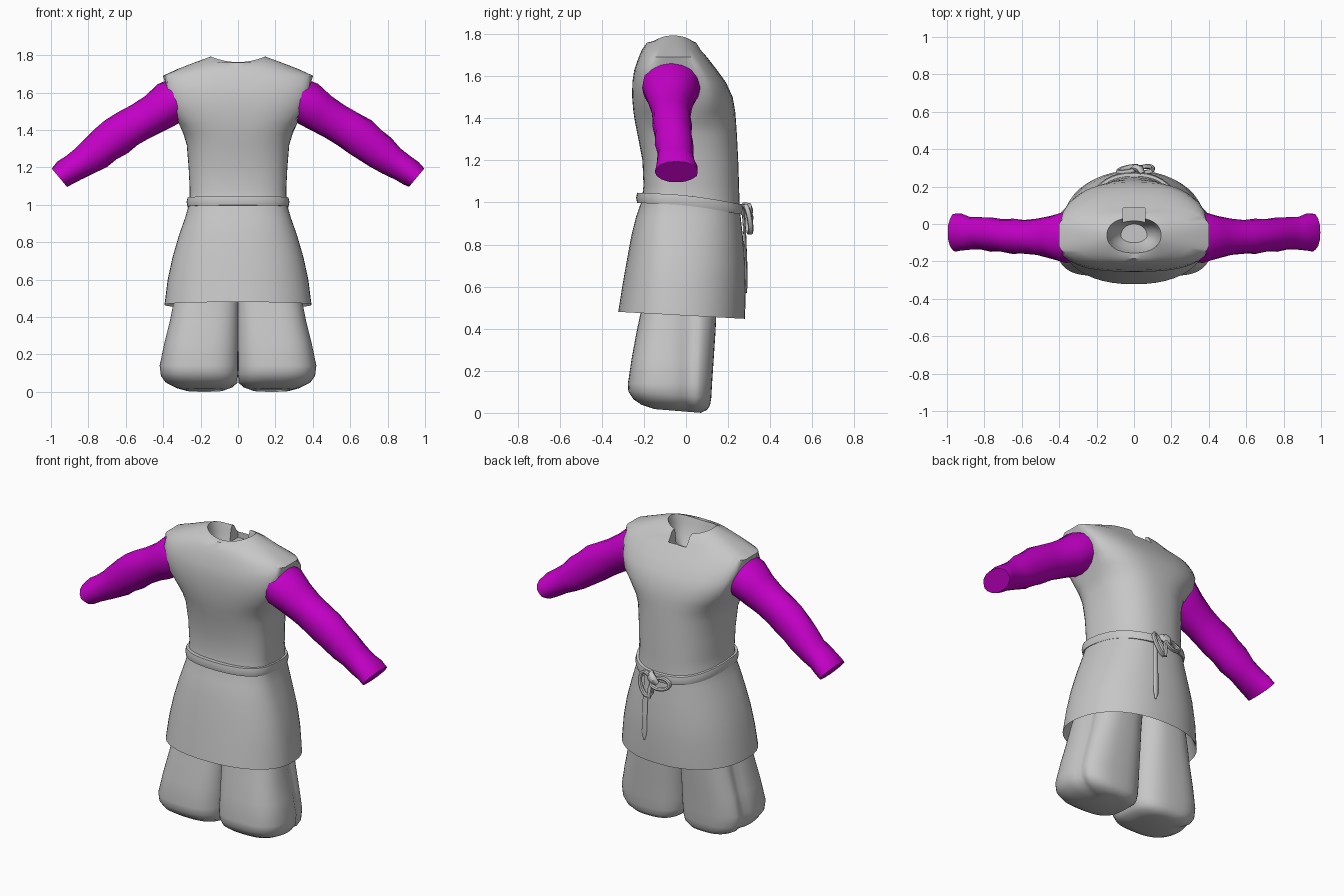
import bpy, bmesh, math, random
from mathutils import Vector

N = 48


def material(name, rgb):
    m = bpy.data.materials.new(name)
    m.diffuse_color = (*rgb, 1)
    return m


cloth = material("grey cloth", (0.57, 0.57, 0.57))
sleeve_cloth = material("magenta cloth", (0.56, 0.0, 0.58))


def ring(hw, yf, yb, z, n=2.4, cy=-0.05, cx=0.0, count=N):
    """Superellipse outline with separate front and back depth."""
    pts = []
    for k in range(count):
        a = 2 * math.pi * k / count
        c, s = math.cos(a), math.sin(a)
        x = cx + hw * math.copysign(abs(c) ** (2 / n), c)
        depth = yb - cy if s > 0 else cy - yf
        y = cy + depth * math.copysign(abs(s) ** (2 / n), s)
        pts.append(Vector((x, y, z)))
    return pts


def loft(name, rings, mat, closed=False, angle=40):
    """Skin a stack of outlines, capping the ends unless closed."""
    bm = bmesh.new()
    rows = [[bm.verts.new(p) for p in r] for r in rings]
    if closed:
        rows.append(rows[0])
    for a, b in zip(rows, rows[1:]):
        for i in range(len(a)):
            j = (i + 1) % len(a)
            bm.faces.new((a[i], a[j], b[j], b[i]))
    if not closed:
        bm.faces.new(rows[0])
        bm.faces.new(rows[-1])
    bmesh.ops.recalc_face_normals(bm, faces=bm.faces)
    me = bpy.data.meshes.new(name)
    bm.to_mesh(me)
    bm.free()
    me.materials.append(mat)
    ob = bpy.data.objects.new(name, me)
    bpy.context.collection.objects.link(ob)
    bpy.ops.object.select_all(action='DESELECT')
    ob.select_set(True)
    bpy.context.view_layer.objects.active = ob
    bpy.ops.object.shade_smooth_by_angle(angle=math.radians(angle))
    return ob


def tube(name, path, sizes, mat, count=8, closed=False, jitter=0.0, angle=40):
    """Sweep an oval along a path; sizes are (in-plane, y) radii."""
    pts = [Vector(p) for p in path]
    rings = []
    for i, p in enumerate(pts):
        if closed:
            t = pts[(i + 1) % len(pts)] - pts[i - 1]
        else:
            t = pts[min(i + 1, len(pts) - 1)] - pts[max(i - 1, 0)]
        side = Vector((-t.z, 0, t.x)).normalized()
        depth = t.normalized().cross(side)
        r = []
        for k in range(count):
            a = 2 * math.pi * k / count
            f = 1 + random.uniform(-jitter, jitter)
            r.append(p + f * (side * sizes[i][0] * math.cos(a)
                              + depth * sizes[i][1] * math.sin(a)))
        rings.append(r)
    return loft(name, rings, mat, closed, angle)


# Tunic: one skin from the skirt lining, round the hem, up to the neck lining
tunic_rows = [  # z, half width, front y, back y, exponent
    (0.90, 0.24, -0.20, 0.22, 2.3),
    (0.50, 0.383, -0.305, 0.265, 2.25),
    (0.48, 0.393, -0.322, 0.280, 2.25),
    (0.60, 0.376, -0.303, 0.285, 2.25),
    (0.72, 0.350, -0.282, 0.280, 2.3),
    (0.84, 0.315, -0.260, 0.270, 2.3),
    (0.93, 0.283, -0.238, 0.260, 2.4),
    (1.01, 0.260, -0.210, 0.254, 2.4),
    (1.08, 0.258, -0.202, 0.252, 2.4),
    (1.20, 0.264, -0.207, 0.248, 2.4),
    (1.32, 0.274, -0.230, 0.242, 2.4),
    (1.38, 0.292, -0.242, 0.238, 2.5),
    (1.43, 0.325, -0.250, 0.234, 2.6),
    (1.50, 0.380, -0.256, 0.222, 2.7),
    (1.57, 0.408, -0.255, 0.190, 2.8),
    (1.63, 0.422, -0.246, 0.147, 2.7),
    (1.69, 0.418, -0.225, 0.100, 2.5),
    (1.725, 0.325, -0.210, 0.070, 2.4),
    (1.76, 0.235, -0.185, 0.050, 2.3),
    (1.793, 0.145, -0.155, 0.035, 2.2),
    (1.74, 0.132, -0.148, 0.025, 2.2),
    (1.66, 0.110, -0.130, 0.015, 2.2),
    (1.61, 0.070, -0.100, 0.000, 2.0),
]
tunic = []
for i, (z, hw, yf, yb, n) in enumerate(tunic_rows):
    r = ring(hw, yf, yb, z, n, cy=-0.06)
    for p in r:
        if i in (1, 2):                       # hem drops towards the back
            p.z -= 0.055 * (p.y + 0.32)
        if 1.42 < z < 1.70:                   # flat slanted armholes
            lim = 0.314 + (p.z - 1.43) * 0.338
            p.x = max(-lim, min(lim, p.x))
        if i == 19:                           # neckline dips at the middle
            p.z -= 0.03 * (1 - (p.x / 0.145) ** 2)
    tunic.append(r)
tunic_ob = loft("tunic", tunic, cloth, angle=45)

# Slit cut into the back of the neckline
bpy.ops.mesh.primitive_cube_add(size=1, location=(0, 0.03, 1.77))
cutter = bpy.context.object
cutter.name = "neck_slit_cutter"
cutter.scale = (0.12, 0.11, 0.2)
cutter.data.materials.append(cloth)
cutter.hide_render = True
cutter.hide_viewport = True
cut = tunic_ob.modifiers.new("neck slit", 'BOOLEAN')
cut.operation = 'DIFFERENCE'
cut.solver = 'EXACT'
cut.object = cutter

# Belt: tilted band, lower at the back
belt = []
for grow, dz in ((-0.03, -0.024), (0.006, -0.024), (0.011, 0.0),
                 (0.006, 0.024), (-0.03, 0.024)):
    r = ring(0.264 + grow, -0.226 - grow, 0.266 + grow, 0, 2.4, cy=-0.06)
    for p in r:
        p.z = 1.022 + dz - 0.11 * (p.y + 0.23) * (0.4 + 0.6 * (p.y > -0.06)
                                                  * min(1, (p.y + 0.06) / 0.3))
    belt.append(r)
loft("belt", belt, cloth, closed=True)


# Belt knot with two loops, a short end and a long hanging end
def loop(name, cx, cz, rx, rz, lean):
    path = []
    for k in range(14):
        a = 2 * math.pi * k / 14
        path.append((cx + rx * math.cos(a) + lean * math.sin(a),
                     0.292 + 0.016 * math.cos(a + 0.8), cz + rz * math.sin(a)))
    tube(name, path, [(0.011, 0.013)] * 14, cloth, 8, closed=True)


loop("belt_loop_lower", 0.065, 0.92, 0.032, 0.065, 0.02)
loop("belt_loop_side", -0.03, 0.945, 0.055, 0.03, 0.0)
tube("belt_knot", [(0.045, 0.27, 0.985), (0.03, 0.295, 0.975), (0.01, 0.30, 0.96),
                   (-0.01, 0.29, 0.94)],
     [(0.018, 0.012), (0.028, 0.02), (0.028, 0.02), (0.015, 0.012)], cloth, 10)
tube("belt_short_end", [(0.02, 0.295, 0.96), (0.03, 0.308, 0.90), (0.035, 0.308, 0.85)],
     [(0.014, 0.008)] * 3, cloth)
tube("belt_long_end", [(0.07, 0.272, 0.97), (0.078, 0.279, 0.85), (0.08, 0.284, 0.72),
                       (0.082, 0.286, 0.61), (0.083, 0.285, 0.57)],
     [(0.017, 0.007)] * 4 + [(0.004, 0.004)], cloth)

# Trouser legs: baggy rounded boxes with a fold on the outer side
leg_rows = [  # z, inner x, outer x, front y, back y
    (0.75, -0.010, 0.270, -0.180, 0.170),
    (0.48, -0.010, 0.345, -0.215, 0.145),
    (0.38, -0.010, 0.365, -0.236, 0.140),
    (0.26, -0.010, 0.395, -0.258, 0.132),
    (0.14, -0.010, 0.420, -0.276, 0.124),
    (0.09, -0.006, 0.413, -0.274, 0.120),
    (0.055, 0.003, 0.388, -0.250, 0.114),
    (0.032, 0.030, 0.345, -0.212, 0.100),
    (0.016, 0.075, 0.285, -0.150, 0.070),
]
for side, label in ((1, "right"), (-1, "left")):
    rings = []
    for z, x0, x1, yf, yb in leg_rows:
        r = ring((x1 - x0) / 2, yf, yb, z, 2.8, cy=-0.07, cx=(x0 + x1) / 2)
        for k, p in enumerate(r):
            a = 2 * math.pi * k / N
            p.x -= 0.022 * math.exp(-((a - 0.3) / 0.17) ** 2)
            if z < 0.1:
                p.z -= 0.08 * p.y + 0.01
            p.z = max(p.z, 0.0)
            p.x = side * max(p.x, 0.001)
        rings.append(r)
    loft("trouser_leg_" + label, rings, cloth, angle=50)

# Sleeves: slightly crumpled tubes sloping down and out
sleeve_rows = [  # x, y, z, in-plane radius, y radius
    (0.30, -0.07, 1.580, 0.110, 0.130),
    (0.365, -0.07, 1.545, 0.122, 0.138),
    (0.44, -0.07, 1.492, 0.109, 0.114),
    (0.52, -0.07, 1.445, 0.102, 0.098),
    (0.59, -0.068, 1.405, 0.103, 0.092),
    (0.65, -0.065, 1.365, 0.106, 0.094),
    (0.71, -0.06, 1.320, 0.100, 0.088),
    (0.76, -0.055, 1.280, 0.096, 0.092),
    (0.82, -0.05, 1.235, 0.082, 0.085),
    (0.88, -0.05, 1.198, 0.074, 0.090),
    (0.925, -0.045, 1.170, 0.072, 0.098),
    (0.955, -0.045, 1.145, 0.065, 0.102),
]
for side, label in ((1, "right"), (-1, "left")):
    random.seed(9)
    tube("sleeve_" + label, [(side * x, y, z) for x, y, z, a, b in sleeve_rows],
         [(a, b) for x, y, z, a, b in sleeve_rows], sleeve_cloth, 16,
         jitter=0.03, angle=40)
